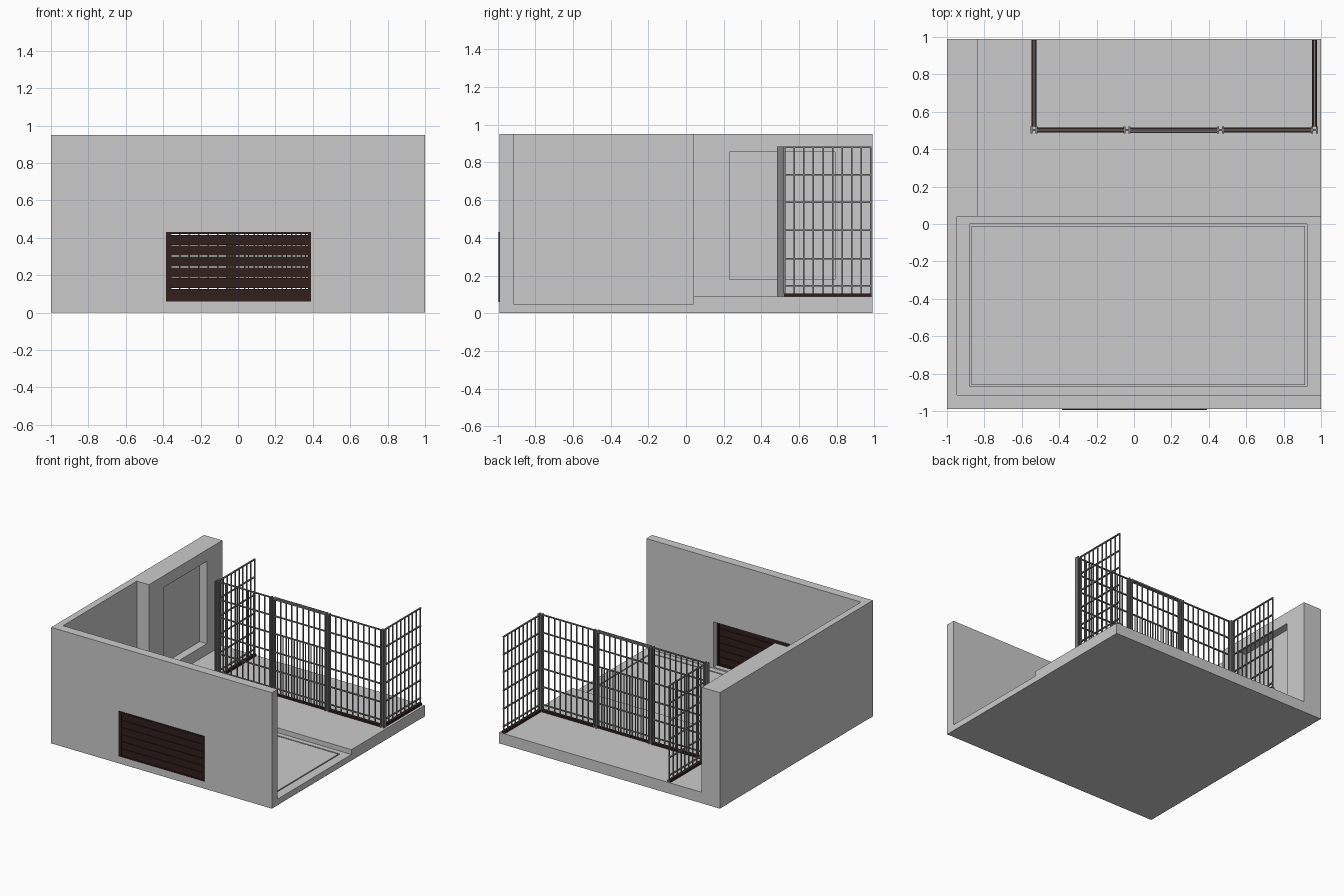
import bpy, bmesh
from mathutils import Matrix, Vector

if "Cube" in bpy.data.objects:
    bpy.data.objects.remove(bpy.data.objects["Cube"])

dark = bpy.data.materials.new("dark_brown")
dark.diffuse_color = (0.03, 0.014, 0.012, 1)
dark.use_nodes = True
dark.node_tree.nodes["Principled BSDF"].inputs["Base Color"].default_value = dark.diffuse_color
steel = bpy.data.materials.new("steel_grey")
steel.diffuse_color = (0.22, 0.22, 0.22, 1)
steel.use_nodes = True
steel.node_tree.nodes["Principled BSDF"].inputs["Base Color"].default_value = steel.diffuse_color


def boxes(name, spans, mat=None):
    """One object from boxes given as (x0, x1, y0, y1, z0, z1)."""
    bm = bmesh.new()
    for x0, x1, y0, y1, z0, z1 in spans:
        m = Matrix.Translation(Vector((x0 + x1, y0 + y1, z0 + z1)) / 2)
        m = m @ Matrix.Diagonal((x1 - x0, y1 - y0, z1 - z0, 1))
        bmesh.ops.create_cube(bm, size=1, matrix=m)
    me = bpy.data.meshes.new(name)
    bm.to_mesh(me)
    bm.free()
    ob = bpy.data.objects.new(name, me)
    bpy.context.collection.objects.link(ob)
    if mat:
        me.materials.append(mat)
    return ob


def cut(ob, *spans):
    """Carve boxes out of an object."""
    for s in spans:
        c = boxes("cutter", [s])
        c.hide_render = True
        mod = ob.modifiers.new("cut", 'BOOLEAN')
        mod.operation = 'DIFFERENCE'
        mod.solver = 'EXACT'
        mod.object = c
        dg = bpy.context.evaluated_depsgraph_get()
        me = bpy.data.meshes.new_from_object(ob.evaluated_get(dg))
        ob.modifiers.clear()
        ob.data = me
        bpy.data.objects.remove(c)


# floors: lower room with a thin drain groove, raised pen platform
lower = boxes("lower_floor", [(-0.945, 1, -0.915, 0.04, 0, 0.05)])
gx0, gx1, gy0, gy1, g = -0.88, 0.925, -0.87, 0.0, 0.01
cut(lower,
    (gx0, gx1, gy0, gy0 + g, 0.035, 0.07),
    (gx0, gx1, gy1 - g, gy1, 0.035, 0.07),
    (gx0, gx0 + g, gy0, gy1, 0.035, 0.07),
    (gx1 - g, gx1, gy0, gy1, 0.035, 0.07))
boxes("raised_floor", [(-0.835, 1, 0.04, 0.99, 0, 0.09)])

# walls: front with vent opening, thin left wall, thick left wall with niche
front = boxes("front_wall", [(-1, 1, -0.99, -0.915, 0, 0.95)])
cut(front, (-0.385, 0.39, -1.1, -0.8, 0.06, 0.43))
boxes("left_wall", [(-1, -0.945, -0.915, 0.04, 0, 0.95)])
thick = boxes("thick_left_wall", [(-1, -0.835, 0.04, 0.99, 0, 0.95)])
cut(thick, (-0.9, -0.7, 0.23, 0.79, 0.18, 0.855))

# slatted shutter in the front wall
y0, y1 = -0.995, -0.955
boxes("shutter_frame", [
    (-0.385, -0.36, y0, y1, 0.06, 0.43), (0.375, 0.39, y0, y1, 0.06, 0.43),
    (-0.36, 0.375, y0, y1, 0.06, 0.072), (-0.36, 0.375, y0, y1, 0.42, 0.43)], dark)
boxes("shutter_slats", [(-0.36, 0.375, -0.99, -0.97, 0.072 + i * 0.058, 0.126 + i * 0.058)
                        for i in range(6)], dark)

# cage
Z0, Z1, R = 0.09, 0.885, 0.004
RAILS = (0.145, 0.29, 0.44, 0.59, 0.735, 0.88)


def panel(name, a, b, c, along_x, count=10, base=True):
    """Barred panel from a to b along one axis, centred at c on the other."""
    def span(p0, p1, w, z0, z1):
        if along_x:
            return (p0, p1, c - w, c + w, z0, z1)
        return (c - w, c + w, p0, p1, z0, z1)
    bars = []
    for i in range(count):
        p = a + R + (b - a - 2 * R) * i / (count - 1)
        bars.append(span(p - R, p + R, R, Z0, Z1))
    bars += [span(a, b, R + 0.002, z - R, z + R) for z in RAILS]
    boxes(name + "_bars", bars, steel)
    boxes(name + "_base", [span(a, b, 0.014 if base else 0.008, Z0, Z0 + 0.016)], dark)


YC, XL, XR = 0.502, -0.535, 0.965
panel("front_left_panel", -0.515, -0.055, YC, True)
panel("door_panel", -0.02, 0.445, YC, True, base=False)
panel("front_right_panel", 0.48, 0.945, YC, True)
panel("left_side_panel", 0.52, 0.985, XL, False)
panel("right_side_panel", 0.52, 0.985, XR, False)

# door: twin head rails and a denser lower gate
boxes("door_head_rails", [(-0.02, 0.445, YC + s - 0.003, YC + s + 0.003, 0.872, Z1)
                          for s in (-0.012, 0.012)], steel)
gate = [(x - 0.003, x + 0.003, YC - 0.003, YC + 0.003, Z0, 0.59)
        for x in [0.006 + 0.0508 * i for i in range(9)]]
boxes("door_gate_bars", gate, steel)

# H-section posts
for n, x in enumerate((XL, -0.038, 0.462, XR)):
    boxes(f"cage_post_{n + 1}", [
        (x - 0.018, x - 0.008, 0.484, 0.52, Z0, Z1),
        (x + 0.008, x + 0.018, 0.484, 0.52, Z0, Z1),
        (x - 0.008, x + 0.008, YC - 0.005, YC + 0.005, Z0, Z1)], steel)
